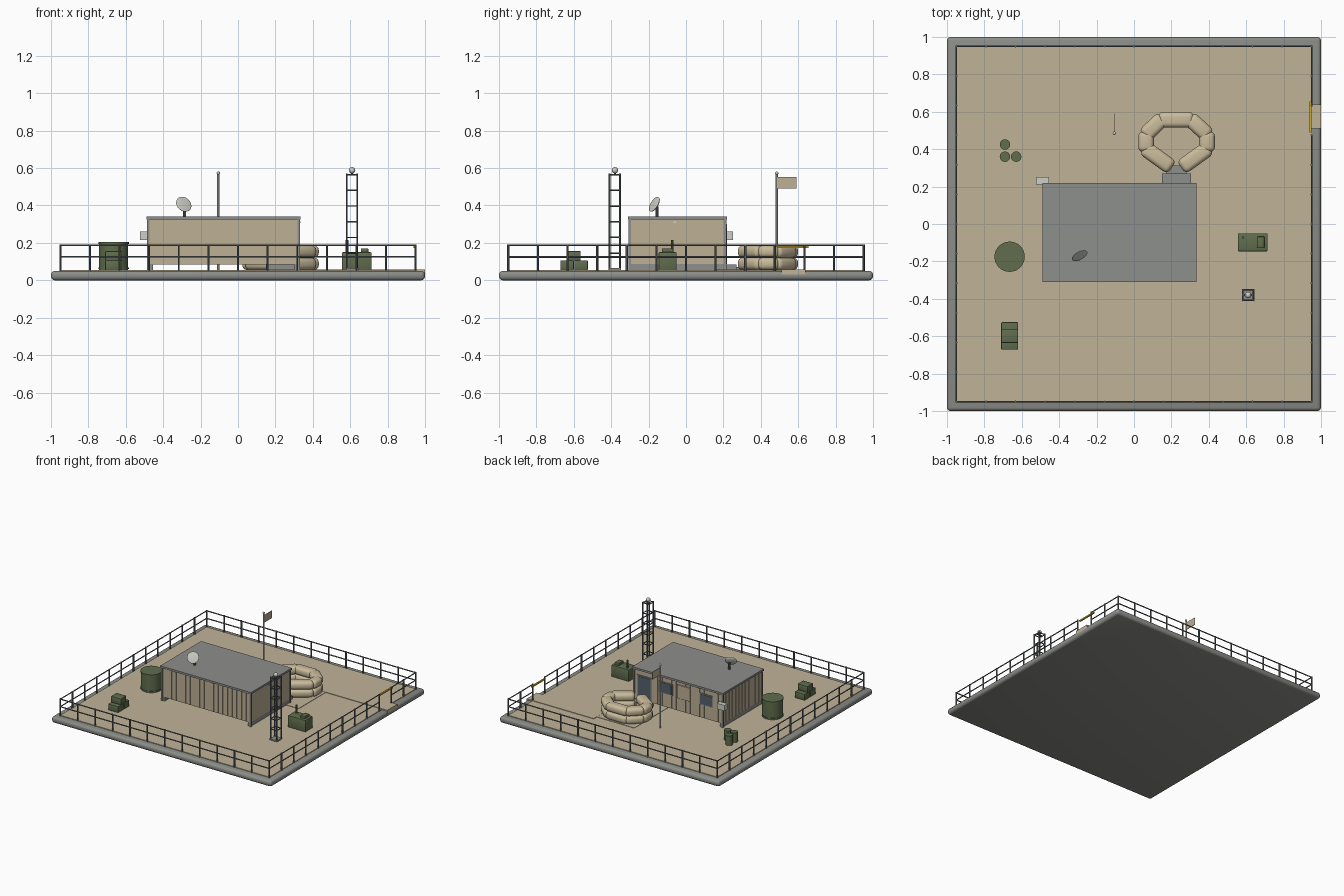
import bpy, bmesh, math
from mathutils import Vector

old = bpy.data.objects.get("Cube")
if old:
    bpy.data.objects.remove(old, do_unlink=True)


def material(name, r, g, b):
    col = [(c / 255) ** 2.2 for c in (r, g, b)] + [1]
    m = bpy.data.materials.new(name)
    m.use_nodes = True
    m.diffuse_color = col
    m.node_tree.nodes["Principled BSDF"].inputs["Base Color"].default_value = col
    return m


SAND = material("sand", 190, 177, 150)
CONCRETE = material("concrete", 138, 140, 135)
WALL = material("wall tan", 188, 174, 148)
BAG = material("sandbag", 200, 186, 154)
ROOF = material("roof grey", 140, 142, 139)
STEEL = material("steel", 98, 104, 107)
OLIVE = material("olive", 96, 109, 79)
PALE = material("pale grey", 205, 205, 198)
GLASS = material("dark glass", 84, 98, 106)
YELLOW = material("barrier yellow", 204, 170, 50)


def finish(name, bm, mat, smooth=False):
    me = bpy.data.meshes.new(name)
    bm.to_mesh(me)
    bm.free()
    me.materials.append(mat)
    ob = bpy.data.objects.new(name, me)
    bpy.context.collection.objects.link(ob)
    if smooth:
        bpy.ops.object.select_all(action="DESELECT")
        ob.select_set(True)
        bpy.context.view_layer.objects.active = ob
        bpy.ops.object.shade_smooth_by_angle(angle=math.radians(40))
    return ob


def box(name, x, y, z, mat, bevel=0, segs=2):
    """Box from (min, max) ranges on each axis."""
    bm = bmesh.new()
    bmesh.ops.create_cube(bm, size=1)
    for v in bm.verts:
        v.co = [(a + b) / 2 + c * (b - a) for (a, b), c in zip((x, y, z), v.co)]
    if bevel:
        bmesh.ops.bevel(bm, geom=bm.edges[:], offset=bevel, segments=segs,
                        profile=0.5, affect="EDGES")
    return finish(name, bm, mat, bool(bevel))


def rod(name, a, b, r, mat, sides=8):
    """Cylinder between two points."""
    a, b = Vector(a), Vector(b)
    d = b - a
    bm = bmesh.new()
    bmesh.ops.create_cone(bm, cap_ends=True, segments=sides, radius1=r, radius2=r, depth=d.length)
    turn = Vector((0, 0, 1)).rotation_difference(d)
    for v in bm.verts:
        v.co = turn @ v.co + (a + b) / 2
    return finish(name, bm, mat, True)


def ball(name, centre, r, mat):
    bm = bmesh.new()
    bmesh.ops.create_uvsphere(bm, u_segments=16, v_segments=10, radius=r)
    bmesh.ops.translate(bm, verts=bm.verts, vec=centre)
    return finish(name, bm, mat, True)


G = 0.055  # ground level

# Ground slab, sand yard, paths
box("base_slab", (-1, 1), (-1, 1), (0, 0.05), CONCRETE, 0.02, 3)
box("sand_yard", (-.95, .95), (-.95, .95), (0.04, G), SAND)
box("gate_path", (.39, 1), (.51, .64), (0.03, 0.059), SAND)
box("door_apron", (.05, .44), (.16, .6), (0.04, 0.058), SAND)

# Perimeter fence with a gate gap on the left side
F, N = 0.95, 12
step = 2 * F / N
gate = (F - 3 * step, F - 2 * step)
for i in range(N):
    t = -F + i * step
    for p in ((t, -F), (F, t), (-t, F), (-F, -t)):
        rod("fence_post", (*p, 0.04), (*p, .192), .006, STEEL, 6)
for z in (.125, .187):
    runs = [((-F, -F), (F, -F)), ((-F, F), (F, F)), ((-F, -F), (-F, F)),
            ((F, -F), (F, gate[0])), ((F, gate[1]), (F, F))]
    for a, b in runs:
        rod("fence_rail", (*a, z), (*b, z), .0045, STEEL, 6)
box("gate_barrier", (.938, .95), (.49, .655), (.172, .183), YELLOW)

# Hut: skids, shell, roof, corner posts
X0, X1, Y0, Y1 = -.48, .325, -.3, .21
for x in (X0, X1 - .025):
    box("skid", (x, x + .025), (Y0, Y1), (.05, .088), ROOF)
box("hut_walls", (X0, X1), (Y0, Y1), (.085, .327), WALL)
box("hut_roof", (-.49, .335), (-.31, .22), (.324, .34), ROOF)
for x in (X0, X1):
    for y in (Y0, Y1):
        box("corner_post", (x - .007, x + .007), (y - .007, y + .007), (.05, .326), ROOF)

# Wall ribs
n = 19
for i in range(1, n):
    x = X0 + (X1 - X0) * i / n
    box("front_rib", (x - .004, x + .004), (Y0 - .005, Y0), (.09, .32), WALL)
    if not .15 < x < .3:
        box("back_rib", (x - .004, x + .004), (Y1, Y1 + .004), (.09, .32), WALL)
for i in range(1, 12):
    y = Y0 + (Y1 - Y0) * i / 12
    box("side_rib", (X0 - .004, X0), (y - .004, y + .004), (.09, .32), WALL)

# Door, windows, shutter, cooler and steps on the back wall
box("door_frame", (.16, .295), (Y1, Y1 + .006), (.086, .285), ROOF)
box("door", (.17, .285), (Y1, Y1 + .009), (.088, .277), GLASS)
for x in (.035, -.335):
    box("window_frame", (x - .062, x + .062), (Y1, Y1 + .006), (.193, .287), ROOF)
    box("window", (x - .053, x + .053), (Y1, Y1 + .009), (.2, .28), GLASS)
box("shutter", (-.19, -.07), (Y1, Y1 + .009), (.19, .3), WALL)
box("cooler", (-.525, -.455), (Y1, .25), (.215, .262), PALE)
box("upper_step", (.15, .305), (Y1, .27), (.05, .084), ROOF)
box("lower_step", (.175, .28), (.27, .312), (.05, .07), ROOF)
box("side_lamp", (X1, X1 + .008), (-.07, -.05), (.306, .315), PALE)

# Roof dish: a shallow bowl on a stem
rod("dish_stem", (-.285, -.155, .335), (-.285, -.155, .395), .008, STEEL)
bm = bmesh.new()
bmesh.ops.create_uvsphere(bm, u_segments=20, v_segments=16, radius=.045)
aim = Vector((0, 0, 1)).rotation_difference(Vector((.42, -.78, .46)))
for v in bm.verts:
    z = v.co.z * (.3 if v.co.z < 0 else .1)
    v.co = aim @ Vector((v.co.x, v.co.y, z)) + Vector((-.29, -.17, .407))
finish("dish", bm, PALE, True)

# Flagpole and flag
P = (-.105, .485)
rod("flagpole", (*P, .05), (*P, .57), .006, PALE)
ball("flagpole_cap", (*P, .573), .009, PALE)
box("flag", (P[0] - .002, P[0] + .002), (P[1] + .005, .59), (.492, .553), WALL)

# Sandbag ring, open toward the door
ring = [(.19, .31), (.065, .40), (.065, .48), (.145, .557), (.305, .557),
        (.39, .48), (.39, .40), (.265, .31)]
for layer in range(2):
    z = G + layer * .065
    for (ax, ay), (bx, by) in zip(ring, ring[1:]):
        length = math.hypot(bx - ax, by - ay) + .03
        bag = box("sandbag", (-length / 2, length / 2), (-.042, .042), (0, .066), BAG, .026, 4)
        bag.location = ((ax + bx) / 2, (ay + by) / 2, z)
        bag.rotation_euler.z = math.atan2(by - ay, bx - ax)

# Lattice mast
MX, MY, H = .61, -.38, .028
box("mast_base", (MX - .033, MX + .033), (MY - .033, MY + .033), (.05, .065), CONCRETE)
corners = [(MX + a * H, MY + b * H) for a, b in ((-1, -1), (1, -1), (1, 1), (-1, 1))]
for p, q in zip(corners, corners[1:] + corners[:1]):
    rod("mast_leg", (*p, .05), (*p, .572), .0055, STEEL, 6)
    for k in range(6):
        z = .145 + k * .084
        rod("mast_rung", (*p, z), (*q, z), .004, STEEL, 6)
rod("mast_core", (MX, MY, .56), (MX, MY, .58), .006, STEEL)
box("mast_top", (MX - H, MX + H), (MY - .005, MY + .005), (.56, .568), STEEL)
ball("mast_beacon", (MX, MY, .588), .017, PALE)

# Generator
box("generator", (.555, .715), (-.147, -.05), (.05, .15), OLIVE, .006)
box("generator_cap", (.657, .697), (-.128, -.068), (.148, .17), OLIVE, .003)
rod("generator_exhaust", (.583, -.073, .14), (.583, -.073, .215), .007, OLIVE)

# Water tank
T = (-.665, -.175)
rod("water_tank", (*T, .05), (*T, .2), .078, OLIVE, 32)
for z in (.06, .195):
    rod("tank_band", (*T, z), (*T, z + .009), .081, OLIVE, 32)

# Stacked crates and drums
for name, y, z in (("crate", -.672, G), ("crate", -.597, G), ("top_crate", -.635, .105)):
    box(name, (-.71, -.62), (y, y + .072), (z, z + .051), OLIVE, .004)
for p in ((-.69, .425), (-.69, .36), (-.63, .36)):
    rod("drum", (*p, .05), (*p, .135), .028, OLIVE, 16)
